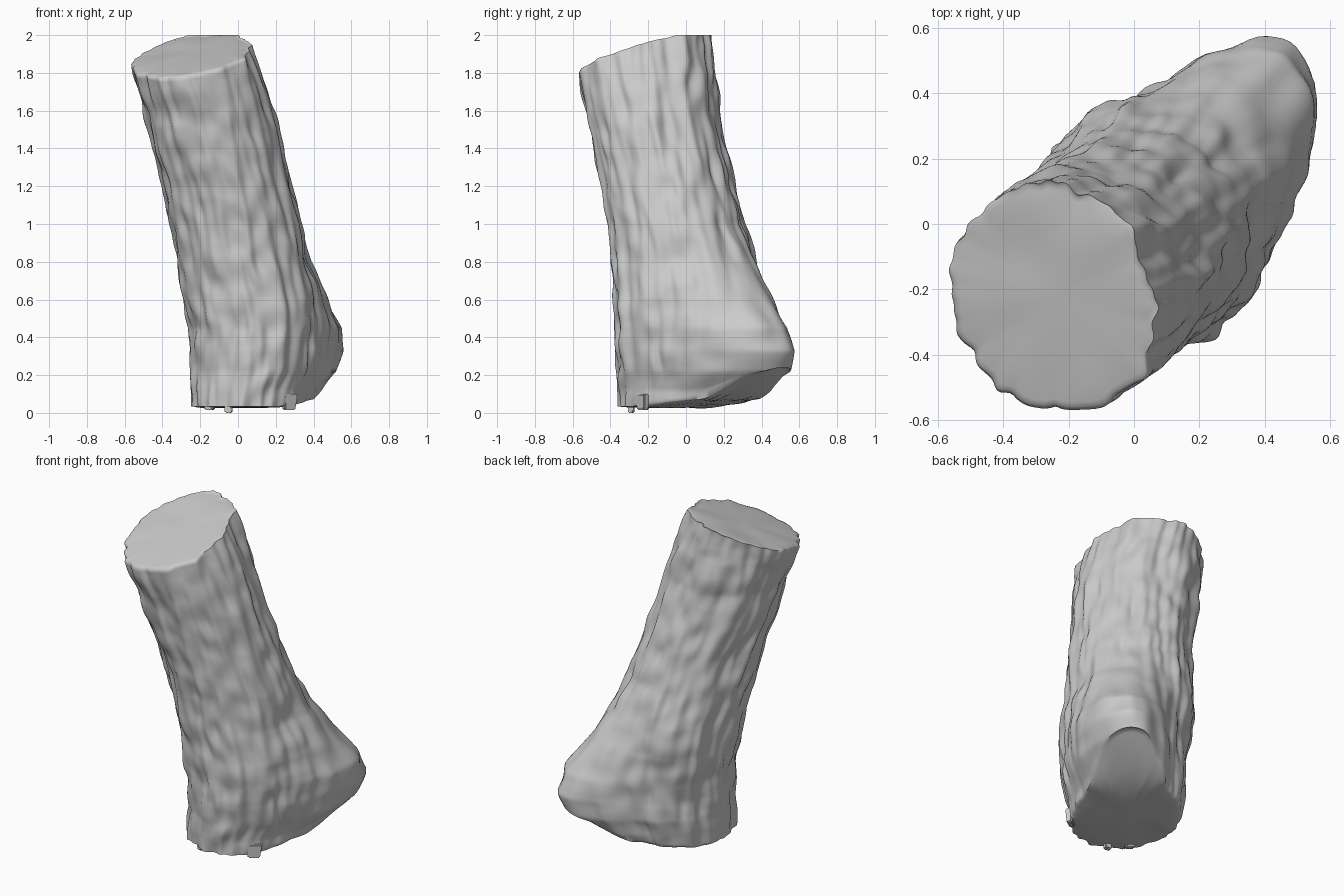
import bpy, bmesh
from math import sin, cos, pi, exp, sqrt
from mathutils import Vector, noise

if "Cube" in bpy.data.objects:
    bpy.data.objects.remove(bpy.data.objects["Cube"])

SEG, ROWS = 176, 130
# height: heel bulge, then section limits x min, x max, y min, y max
PROFILE = [
    (0.00, 0.17, -0.25, 0.385, -0.36, 0.36),
    (0.12, 0.23, -0.25, 0.44, -0.365, 0.46),
    (0.22, 0.28, -0.255, 0.52, -0.37, 0.555),
    (0.33, 0.31, -0.255, 0.56, -0.375, 0.575),
    (0.45, 0.26, -0.265, 0.55, -0.38, 0.535),
    (0.60, 0.14, -0.29, 0.48, -0.39, 0.465),
    (0.80, 0.045, -0.32, 0.39, -0.40, 0.375),
    (1.00, 0.0, -0.365, 0.34, -0.415, 0.315),
    (1.20, 0.0, -0.405, 0.29, -0.45, 0.265),
    (1.40, 0.0, -0.455, 0.245, -0.49, 0.215),
    (1.60, 0.0, -0.505, 0.195, -0.53, 0.18),
    (1.80, 0.0, -0.56, 0.125, -0.57, 0.155),
    (1.90, 0.0, -0.58, 0.09, -0.59, 0.145),
    (2.02, 0.0, -0.605, 0.045, -0.605, 0.135),
]


def under(x, y):
    # nearly flat sole that rises toward the heel
    u = (x + y) / sqrt(2)
    return 0.035 + 0.12 * max(0, u) + 0.40 * max(0, u - 0.35)


def top(x, y):
    # sawn, tilted cut
    return min(2.0, 1.89 + 0.20 * (x + 0.25) + 0.29 * (y + 0.22))


def bark(a, z):
    c, s = cos(a), sin(a)
    w = 0.35 * noise.noise(Vector((c * 2, s * 2, z * 3)))
    strips = noise.noise(Vector((c * 3.6 + w, s * 3.6 - w, z * 1.3)))
    fine = noise.noise(Vector((c * 7 + w, s * 7 + w, z * 3 + 7)))
    lumps = noise.noise(Vector((c * 4, s * 4, z * 8 + 3)))
    return 0.018 * strips + 0.016 * fine + 0.016 * lumps


def raw(a, z, h):
    # round section with a bulge toward the back right
    d = (a - pi / 4 + pi) % (2 * pi) - pi
    bulge = exp(-(d / 0.57) ** 2)
    r = 0.345 + h * bulge + bark(a, z)
    return r * cos(a), r * sin(a)


angles = [2 * pi * i / SEG for i in range(SEG)]

# scale and offset that bring each section to its limits
FIT = []
for z, h, x0, x1, y0, y1 in PROFILE:
    xs, ys = zip(*(raw(a, z, h) for a in angles))
    sx = (x1 - x0) / (max(xs) - min(xs))
    sy = (y1 - y0) / (max(ys) - min(ys))
    FIT.append((z, h, sx, x0 - min(xs) * sx, sy, y0 - min(ys) * sy))


def sample(z):
    for a, b in zip(FIT, FIT[1:]):
        if z <= b[0]:
            f = max(0, (z - a[0]) / (b[0] - a[0]))
            return [p + (q - p) * f for p, q in zip(a[1:], b[1:])]
    return FIT[-1][1:]


def side(a, z):
    h, sx, ox, sy, oy = sample(z)
    x, y = raw(a, z, h)
    return ox + x * sx, oy + y * sy


# log with bark, heel, sole and cut face
bm = bmesh.new()
low = [under(*side(a, 0.2)) for a in angles]
high = [top(*side(a, 1.9)) for a in angles]
rings = []
for j in range(ROWS + 1):
    ring = []
    for a, b, h in zip(angles, low, high):
        z = b + (h - b) * j / ROWS
        ring.append(bm.verts.new((*side(a, z), z)))
    rings.append(ring)


def cap(edge, height, lift):
    c = sum((v.co for v in edge), Vector()) / SEG
    out = []
    for f in (0.975, 0.93, 0.8, 0.6, 0.4, 0.2, 0.04):
        ring = []
        for v in edge:
            p = c + (v.co - c) * f
            z = height(p.x, p.y) + lift * (1 - f ** 8)
            z += 0.008 * noise.noise(Vector((p.x * 6, p.y * 6, 1)))
            ring.append(bm.verts.new((p.x, p.y, min(z, 2.0))))
        out.append(ring)
    return out


rings = cap(rings[0], under, -0.008)[::-1] + rings + cap(rings[-1], top, 0.008)
for r0, r1 in zip(rings, rings[1:]):
    for i in range(SEG):
        k = (i + 1) % SEG
        bm.faces.new((r0[i], r0[k], r1[k], r1[i]))
bm.faces.new(rings[0][::-1])
bm.faces.new(rings[-1])


def finish(bm, name):
    bmesh.ops.recalc_face_normals(bm, faces=bm.faces)
    mesh = bpy.data.meshes.new(name)
    bm.to_mesh(mesh)
    bm.free()
    ob = bpy.data.objects.new(name, mesh)
    bpy.context.collection.objects.link(ob)
    bpy.context.view_layer.objects.active = ob
    ob.select_set(True)
    bpy.ops.object.shade_smooth_by_angle(angle=1.1)
    ob.select_set(False)


finish(bm, "log")


# loose bark flakes hanging under the front rim
def flake(name, x, y, z0, z1, w, d, turn):
    bm = bmesh.new()
    bmesh.ops.create_cube(bm, size=1)
    for v in bm.verts:
        taper = 0.75 if v.co.z < 0 else 1
        px, py = v.co.x * w * taper, v.co.y * d * taper
        v.co = (x + px * cos(turn) - py * sin(turn),
                y + px * sin(turn) + py * cos(turn),
                z0 if v.co.z < 0 else z1)
    bmesh.ops.bevel(bm, geom=bm.edges[:], offset=0.006, segments=2, affect='EDGES')
    finish(bm, name)


flake("bark_flake_left", -0.15, -0.22, 0.015, 0.12, 0.07, 0.04, -0.6)
flake("bark_flake_middle", -0.05, -0.29, 0.0, 0.14, 0.05, 0.04, -0.2)
flake("bark_flake_right", 0.27, -0.23, 0.015, 0.10, 0.09, 0.04, 0.6)
